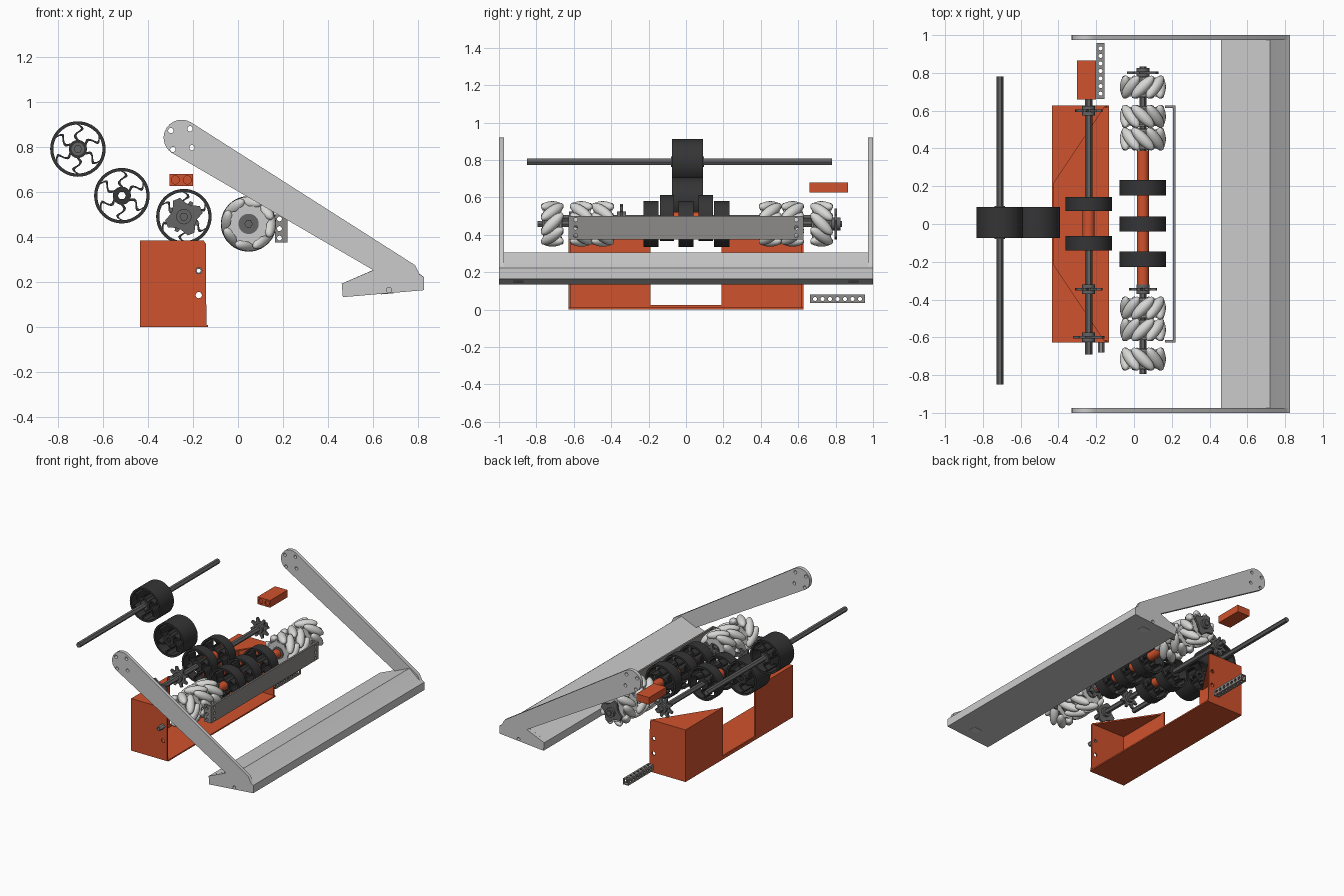
import bpy, bmesh
from math import sin, cos, pi, radians
from mathutils import Matrix

if "Cube" in bpy.data.objects:
    bpy.data.objects.remove(bpy.data.objects["Cube"])


def material(name, r, g, b):
    m = bpy.data.materials.new(name)
    m.use_nodes = True
    m.diffuse_color = (r, g, b, 1)
    m.node_tree.nodes["Principled BSDF"].inputs["Base Color"].default_value = (r, g, b, 1)
    return m


ORANGE = material("orange", 0.63, 0.085, 0.026)
LIGHT = material("light grey", 0.6, 0.6, 0.6)
PALE = material("pale roller grey", 0.68, 0.68, 0.67)
MID = material("mid grey", 0.27, 0.26, 0.25)
DARK = material("dark grey", 0.13, 0.13, 0.13)
BLACK = material("black", 0.035, 0.035, 0.037)


def add(name, mesh, mat):
    mesh.materials.clear()
    mesh.materials.append(mat)
    for p in mesh.polygons:
        p.material_index = 0
    ob = bpy.data.objects.new(name, mesh)
    bpy.context.collection.objects.link(ob)
    for o in bpy.context.selected_objects:
        o.select_set(False)
    ob.select_set(True)
    bpy.context.view_layer.objects.active = ob
    bpy.ops.object.shade_smooth_by_angle(angle=radians(32))
    return ob


def plate(name, mat, loops, lo, hi, axis="y"):
    """Extrude an outline (first loop) with holes (other loops) along an axis."""
    cu = bpy.data.curves.new(name, "CURVE")
    cu.dimensions, cu.fill_mode, cu.extrude = "2D", "BOTH", (hi - lo) / 2
    for loop in loops:
        sp = cu.splines.new("POLY")
        sp.points.add(len(loop) - 1)
        for p, (u, v) in zip(sp.points, loop):
            p.co = (u, v, 0, 1)
        sp.use_cyclic_u = True
    tmp = bpy.data.objects.new("tmp", cu)
    bpy.context.collection.objects.link(tmp)
    dg = bpy.context.evaluated_depsgraph_get()
    mesh = bpy.data.meshes.new_from_object(tmp.evaluated_get(dg))
    bpy.data.objects.remove(tmp)
    mid = (lo + hi) / 2
    rows = {"x": ((0, 0, 1, mid), (1, 0, 0, 0), (0, 1, 0, 0)),
            "y": ((1, 0, 0, 0), (0, 0, -1, mid), (0, 1, 0, 0)),
            "z": ((1, 0, 0, 0), (0, 1, 0, 0), (0, 0, 1, mid))}[axis]
    mesh.transform(Matrix(rows + ((0, 0, 0, 1),)))
    bm = bmesh.new()
    bm.from_mesh(mesh)
    bmesh.ops.remove_doubles(bm, verts=bm.verts, dist=1e-5)
    bmesh.ops.recalc_face_normals(bm, faces=bm.faces)
    bm.to_mesh(mesh)
    bm.free()
    return add(name, mesh, mat)


def circle(c, r, n=16, phase=0.0):
    return [(c[0] + r * cos(phase + 2 * pi * i / n), c[1] + r * sin(phase + 2 * pi * i / n))
            for i in range(n)]


def rect(u0, u1, v0, v1):
    return [(u0, v0), (u1, v0), (u1, v1), (u0, v1)]


def star(c, n, outer, inner):
    """Toothed outline with n blunt points."""
    out = []
    for i in range(4 * n):
        r = outer if i % 4 < 2 else inner
        a = 2 * pi * i / (4 * n) + 0.2
        out.append((c[0] + r * cos(a), c[1] + r * sin(a)))
    return out


def spoked_wheel(name, c, y0, y1):
    """Black wheel with six S-curved spokes left between the windows."""
    loops = [circle(c, 0.123, 48), circle(c, 0.018, 6)]
    r0, r1, n = 0.04, 0.109, 8
    for k in range(6):
        a = k * pi / 3

        def edge(t, side):
            r = r0 + (r1 - r0) * t
            half = pi / 6 - 0.006 / r
            ang = a + side * half + 0.22 * sin(2 * pi * t)
            return c[0] + r * cos(ang), c[1] + r * sin(ang)

        def arc(t, s0):
            p = [edge(t, s0 * (1 - 2 * j / 6)) for j in range(1, 6)]
            return p
        loops.append([edge(j / n, -1) for j in range(n + 1)] + arc(1, -1)
                     + [edge(1 - j / n, 1) for j in range(n + 1)] + arc(0, 1))
    plate(name, BLACK, loops, y0, y1)


def roller_wheel(name, c, y, sign):
    """Hub discs carrying a ring of slanted barrel rollers."""
    bm = bmesh.new()
    for k in range(8):
        m = (Matrix.Translation((c[0], y, c[1])) @ Matrix.Rotation(k * pi / 4, 4, "Y")
             @ Matrix.Translation((0, 0, 0.091)) @ Matrix.Rotation(sign * pi / 4, 4, "Z")
             @ Matrix.Rotation(pi / 2, 4, "X") @ Matrix.Diagonal((0.031, 0.031, 0.08, 1)))
        bmesh.ops.create_uvsphere(bm, u_segments=16, v_segments=10, radius=1, matrix=m)
    mesh = bpy.data.meshes.new(name)
    bm.to_mesh(mesh)
    bm.free()
    add(name + "_rollers", mesh, PALE)
    plate(name + "_hub", DARK, [circle(c, 0.045, 24)], y - 0.055, y + 0.055)
    for s in (-1, 1):
        plate(name + "_disc", LIGHT, [star(c, 8, 0.095, 0.08), circle(c, 0.04, 24)],
              y + s * 0.046 - 0.004, y + s * 0.046 + 0.004)


def sprocket(name, c, y, n=8, outer=0.075, inner=0.048):
    plate(name, DARK, [star(c, n, outer, inner)], y - 0.007, y + 0.007)
    plate(name + "_collar", DARK, [circle(c, 0.034, 20)], y - 0.025, y + 0.025)


# Lift arms and the wedge-shaped crossbar
end = (-0.25, 0.84)
round_end = [(end[0] + 0.08 * cos(radians(a)), end[1] + 0.08 * sin(radians(a)))
             for a in range(58, 240, 12)]
arm = round_end + [(0.6, 0.253), (0.46, 0.193), (0.465, 0.133), (0.825, 0.164),
                   (0.825, 0.222), (0.805, 0.235), (0.785, 0.275)]
arm_holes = [circle(p, 0.012) for p in
             [(-0.298, 0.872), (-0.213, 0.88), (-0.289, 0.788), (-0.204, 0.796), (0.67, 0.165)]]
wedge = [(0.46, 0.193), (0.465, 0.133), (0.825, 0.164), (0.825, 0.222), (0.8, 0.24), (0.72, 0.306)]
for side, s in (("left", 1), ("right", -1)):
    lo, hi = sorted((s * 0.973, s))
    plate("arm_" + side, LIGHT, [arm] + arm_holes, lo, hi)
    slot = plate("crossbar_slot_" + side, PALE, [rect(-0.03, 0.03, -0.026, 0.026)], -0.002, 0.002, "z")
    slot.location = (0.663, s * 0.895, 0.15)
    slot.rotation_euler.y = -radians(5)
plate("crossbar", LIGHT, [wedge], -0.973, 0.973)

# Folded orange base bracket
T = 0.01
plate("base_floor", ORANGE, [rect(-0.435, -0.132, -0.627, 0.627)], 0, T, "z")
plate("base_back", ORANGE, [[(-0.627, 0), (0.627, 0), (0.627, 0.385), (0.19, 0.385), (0.19, 0.025),
                             (-0.19, 0.025), (-0.19, 0.385), (-0.627, 0.385)]], -0.435, -0.435 + T, "x")
for s in (-1, 1):
    lo, hi = sorted((s * 0.627, s * (0.627 - T)))
    plate("base_end", ORANGE, [[(-0.435, 0), (-0.14, 0), (-0.143, 0.37), (-0.153, 0.385), (-0.435, 0.385)],
                               circle((-0.174, 0.25), 0.014), circle((-0.174, 0.142), 0.014)], lo, hi)
    plate("base_gusset", ORANGE, [[(-0.435, s * 0.2), (-0.435, s * 0.627), (-0.15, s * 0.627)]],
          0.385 - T, 0.385, "z")
plate("base_standoff", MID, [circle((-0.174, 0.25), 0.017, 6), circle((-0.174, 0.25), 0.009)], -0.68, -0.62)

# Small orange block with two round recesses
plate("block", ORANGE, [rect(-0.303, -0.2, 0.627, 0.68)], 0.67, 0.865)
plate("block_face", ORANGE, [rect(-0.303, -0.2, 0.627, 0.68)]
      + [circle((x, 0.653), 0.018) for x in (-0.278, -0.225)], 0.66, 0.67)

# Perforated square tube
holes = [0.69 + i * 0.04 for i in range(7)]
for x in (-0.198, -0.161):
    plate("tube_side", MID, [rect(0.663, 0.957, 0.035, 0.08)]
          + [circle((y, 0.057), 0.011, 12) for y in holes], x, x + 0.005, "x")
for z in (0.035, 0.075):
    plate("tube_face", MID, [rect(-0.198, -0.156, 0.663, 0.957)]
          + [circle((-0.177, y), 0.011, 12) for y in holes], z, z + 0.005, "z")

# Channel bar with perforated end flanges
plate("channel_web", MID, [rect(-0.627, 0.627, 0.375, 0.5)]
      + [circle((s * 0.59, z), 0.011, 12) for s in (-1, 1) for z in (0.395, 0.437, 0.48)],
      0.207, 0.22, "x")
for s in (-1, 1):
    lo, hi = sorted((s * 0.627, s * 0.613))
    plate("channel_flange", MID, [rect(0.163, 0.22, 0.375, 0.5)]
          + [circle((0.184, z), 0.011, 12) for z in (0.395, 0.437, 0.48)], lo, hi)

# Hex shafts
A, B, C, D = (-0.71, 0.79), (-0.515, 0.583), (-0.24, 0.49), (0.047, 0.458)
for name, c, y0, y1 in (("upper", A, -0.85, 0.78), ("middle", C, -0.69, 0.67), ("intake", D, -0.795, 0.835)):
    plate(name + "_shaft", DARK, [circle(c, 0.019, 6)], y0, y1)

# Spoked wheels
spoked_wheel("upper_wheel", A, -0.075, 0.09)
spoked_wheel("idler_wheel", B, -0.075, 0.09)
for y in (-0.101, 0.106):
    spoked_wheel("middle_wheel", C, y - 0.038, y + 0.038)
for y in (-0.187, 0.0, 0.192):
    spoked_wheel("intake_wheel", D, y - 0.041, y + 0.041)
plate("upper_hub", DARK, [circle(A, 0.028, 20)], -0.08, 0.095)

# Orange spacer tubes
plate("middle_spacer", ORANGE, [circle(C, 0.032, 24)], -0.065, 0.07)
plate("intake_spacer", ORANGE, [circle(D, 0.032, 24)], -0.34, 0.39)

# Sprockets and collars
sprocket("sprocket_left", C, 0.6)
sprocket("sprocket_right", C, -0.345)
sprocket("drive_plate", C, -0.6, 4, 0.085, 0.06)
sprocket("intake_sprocket", D, -0.345)
sprocket("intake_drive_plate", D, 0.8, 4, 0.085, 0.06)

# Slanted-roller wheels at both ends of the intake shaft
for i, (y, sign) in enumerate(((-0.715, 1), (-0.56, -1), (-0.445, -1), (0.45, 1), (0.57, 1), (0.725, -1))):
    roller_wheel("roller_wheel_%d" % (i + 1), D, y, sign)
